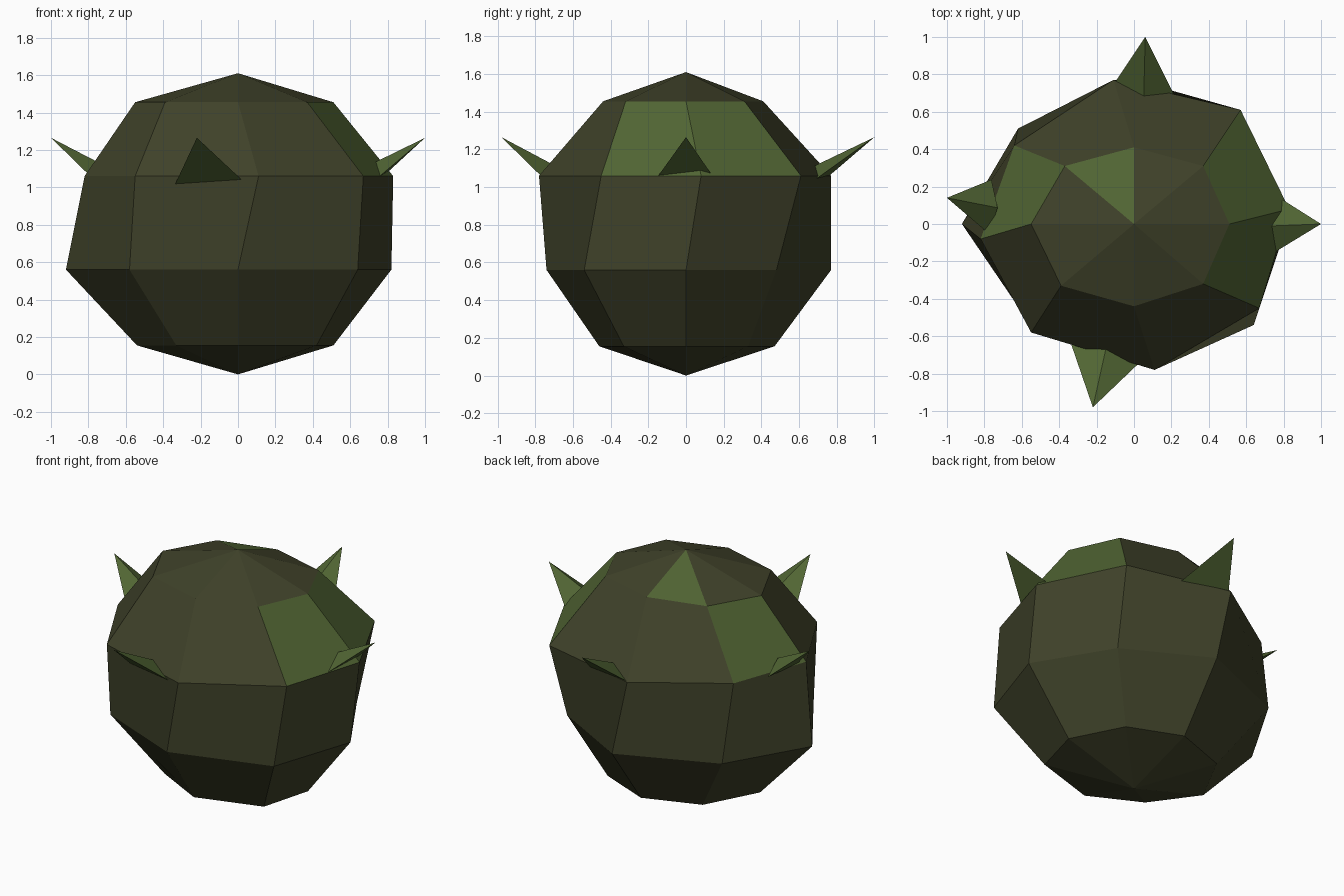
import bpy
from mathutils import Vector

if "Cube" in bpy.data.objects:
    bpy.data.objects.remove(bpy.data.objects["Cube"])


def material(name, rgb):
    m = bpy.data.materials.new(name)
    m.diffuse_color = (*rgb, 1)
    m.use_nodes = True
    m.node_tree.nodes["Principled BSDF"].inputs["Base Color"].default_value = m.diffuse_color
    return m


olive = material("dark olive", (0.0500, 0.0540, 0.0225))
green = material("leaf green", (0.0820, 0.1300, 0.0335))


def build(name, verts, faces, mats):
    me = bpy.data.meshes.new(name)
    me.from_pydata(verts, [], faces)
    for m in mats:
        me.materials.append(m)
    ob = bpy.data.objects.new(name, me)
    bpy.context.collection.objects.link(ob)
    return ob


# Body: irregular eight-sided ball, four rings from top to bottom
rings = [
    (1.455, [(.51, 0), (.37, .31), (0, .41), (-.37, .31),
             (-.55, 0), (-.39, -.33), (0, -.44), (.37, -.32)]),
    (1.06, [(.83, .08), (.57, .61), (-.11, .77), (-.64, .42),
            (-.82, -.08), (-.55, -.58), (.11, -.78), (.67, -.45)]),
    (0.56, [(.82, 0), (.53, .48), (0, .77), (-.62, .51),
            (-.92, 0), (-.58, -.50), (0, -.74), (.64, -.54)]),
    (0.155, [(.51, 0), (.34, .33), (0, .47), (-.36, .34),
             (-.54, 0), (-.33, -.29), (0, -.46), (.42, -.33)]),
]
verts = [(x, y, z) for z, ring in rings for x, y in ring]
top, bottom = len(verts), len(verts) + 1
verts += [(0, 0, 1.61), (0, 0, 0)]
faces, tint = [], []
for i in range(8):
    j = (i + 1) % 8
    faces.append((top, i, j))
    tint.append(int(i == 2))                      # one green cap facet
    for r in range(3):
        a, b = r * 8, r * 8 + 8
        faces.append((a + i, b + i, b + j, a + j))
        tint.append(int(r == 0 and i in (0, 3, 7)))   # green shoulder facets
    faces.append((bottom, 24 + j, 24 + i))
    tint.append(0)
body = build("bush_body", verts, faces, [olive, green])
for p, t in zip(body.data.polygons, tint):
    p.material_index = t


# Leaf spikes: thin three-sided points rising out of the body
def spike(name, tip, a, b):
    tip, a, b = Vector(tip), Vector(a), Vector(b)
    a += (a - tip) * 0.08
    b += (b - tip) * 0.08
    m = (a + b) / 2
    m = Vector((m.x * .95, m.y * .95, m.z + .07))
    build(name, [tip, a, b, m],
          [(0, 1, 2), (0, 2, 3), (0, 3, 1), (1, 3, 2)], [green])


spike("front_leaf", (-.22, -.98, 1.265), (-.33, -.66, 1.03), (.01, -.76, 1.05))
spike("right_leaf", (1, 0, 1.265), (.77, -.14, 1.07), (.81, .12, 1.09))
spike("back_leaf", (.06, 1, 1.265), (.21, .70, 1.05), (-.10, .76, 1.06))
spike("left_leaf", (-1, .14, 1.265), (-.78, .23, 1.08), (-.79, -.04, 1.06))
